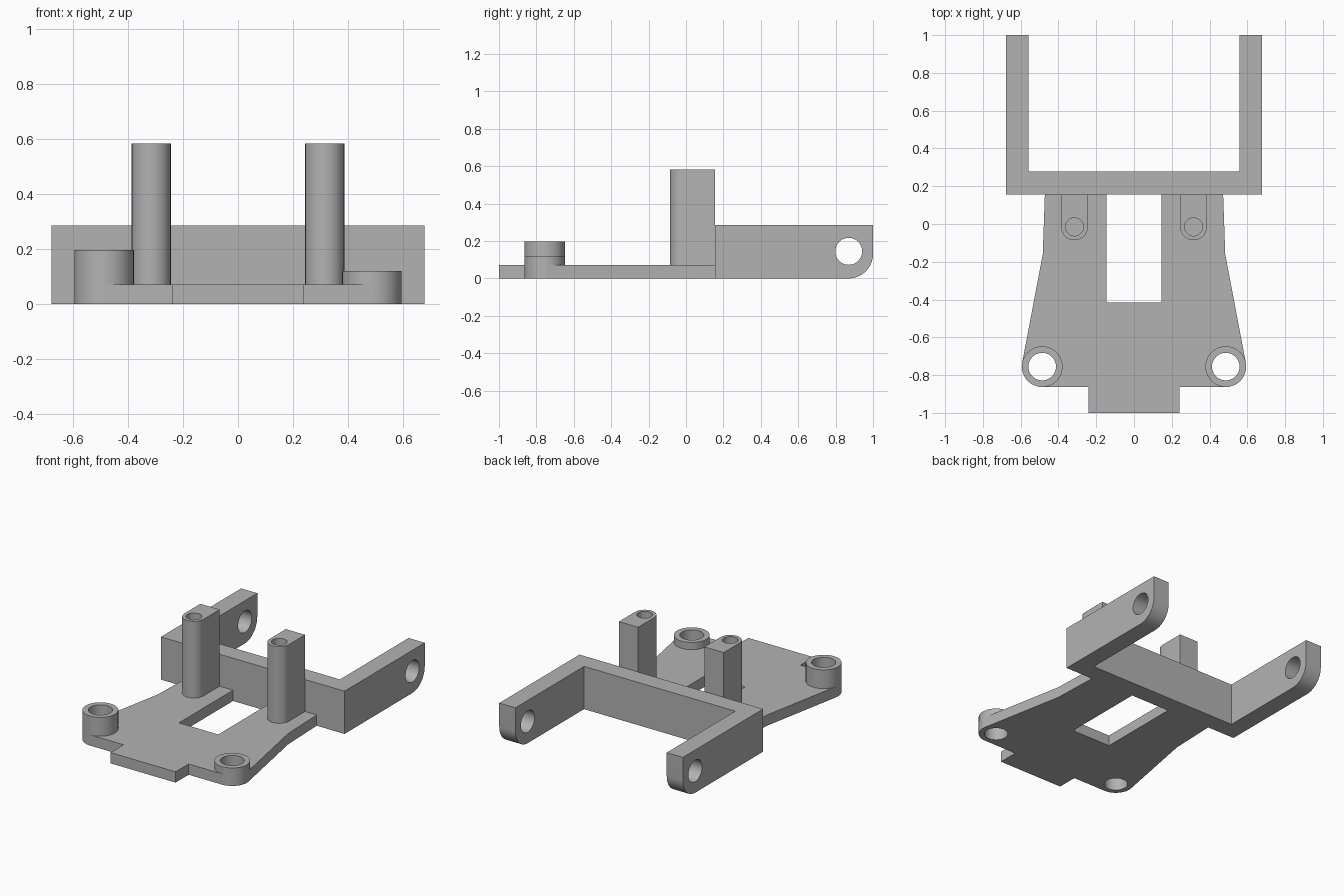
import bpy, bmesh, math
from mathutils import Matrix

if "Cube" in bpy.data.objects:
    bpy.data.objects.remove(bpy.data.objects["Cube"], do_unlink=True)

grey = bpy.data.materials.new("plain grey")
grey.use_nodes = True
grey.diffuse_color = (0.45, 0.45, 0.45, 1)
grey.node_tree.nodes["Principled BSDF"].inputs["Base Color"].default_value = grey.diffuse_color

# Maps profile (u, v) and extrusion w onto y, z and x
SIDEWAYS = Matrix(((0, 0, 1, 0), (1, 0, 0, 0), (0, 1, 0, 0), (0, 0, 0, 1)))


def arc(cx, cy, r, start, end, steps):
    angles = [math.radians(start + (end - start) * i / steps) for i in range(steps + 1)]
    return [(cx + r * math.cos(a), cy + r * math.sin(a)) for a in angles]


def circle(cx, cy, r, sides=40):
    return arc(cx, cy, r, 0, 360, sides)[:-1]


def prism(name, outline, low, high, matrix=None):
    bm = bmesh.new()
    face = bm.faces.new([bm.verts.new((u, v, low)) for u, v in outline])
    top = bmesh.ops.extrude_face_region(bm, geom=[face])["geom"]
    verts = [g for g in top if isinstance(g, bmesh.types.BMVert)]
    bmesh.ops.translate(bm, verts=verts, vec=(0, 0, high - low))
    if matrix:
        bm.transform(matrix)
    bmesh.ops.recalc_face_normals(bm, faces=bm.faces)
    mesh = bpy.data.meshes.new(name)
    bm.to_mesh(mesh)
    bm.free()
    mesh.materials.append(grey)
    obj = bpy.data.objects.new(name, mesh)
    bpy.context.collection.objects.link(obj)
    return obj


def select(obj):
    bpy.ops.object.select_all(action='DESELECT')
    obj.select_set(True)
    bpy.context.view_layer.objects.active = obj


def cut(obj, *cutters):
    for cutter in cutters:
        mod = obj.modifiers.new("cut", 'BOOLEAN')
        mod.operation = 'DIFFERENCE'
        mod.solver = 'EXACT'
        mod.object = cutter
        select(obj)
        bpy.ops.object.modifier_apply(modifier=mod.name)
        bpy.data.objects.remove(cutter, do_unlink=True)


def finish(obj):
    select(obj)
    bpy.ops.object.shade_smooth_by_angle(angle=math.radians(25))


PLATE = 0.072
BOSS_X, BOSS_Y, BOSS_R, HOLE_R = 0.486, -0.755, 0.108, 0.073
BACK = 0.155

# Base plate: half outline, mirrored, with the rear slot between its arms
half = [(0.24, -1), (0.24, -0.863)]
half += arc(BOSS_X, BOSS_Y, BOSS_R, -90, 10, 12)
half += [(0.483, -0.16), (0.472, BACK), (0.145, BACK), (0.145, -0.415)]
plate = prism("base_plate", half + [(-x, y) for x, y in reversed(half)], 0, PLATE)
for s in (-1, 1):
    cut(plate, prism("cutter", circle(s * BOSS_X, BOSS_Y, HOLE_R), -0.1, 0.3))
finish(plate)

for side, s, boss_top in (("right", -1, 0.197), ("left", 1, 0.12)):
    # Front mounting ring
    boss = prism(side + "_boss", circle(s * BOSS_X, BOSS_Y, BOSS_R), PLATE, boss_top)
    cut(boss, prism("cutter", circle(s * BOSS_X, BOSS_Y, HOLE_R), -0.1, 0.4))
    finish(boss)

    # Upright post with a rounded front and a blind screw hole
    px, py, r = s * 0.315, -0.015, 0.071
    outline = [(px + r, BACK), (px - r, BACK)] + arc(px, py, r, 180, 360, 16)
    post = prism(side + "_post", outline, PLATE, 0.583)
    cut(post, prism("cutter", circle(px, py, 0.049, 12), 0.25, 0.7))
    finish(post)

# Rear U bracket with rounded lower ends and a cross hole
profile = [(BACK, 0.285), (BACK, 0)] + arc(0.87, 0.13, 0.13, -90, 0, 10) + [(1, 0.285)]
bracket = prism("rear_bracket", profile, -0.677, 0.677, SIDEWAYS)
inner = [(-0.558, 0.277), (0.558, 0.277), (0.558, 1.2), (-0.558, 1.2)]
cut(bracket, prism("cutter", inner, -0.1, 0.5),
    prism("cutter", circle(0.87, 0.145, 0.072), -0.9, 0.9, SIDEWAYS))
finish(bracket)
